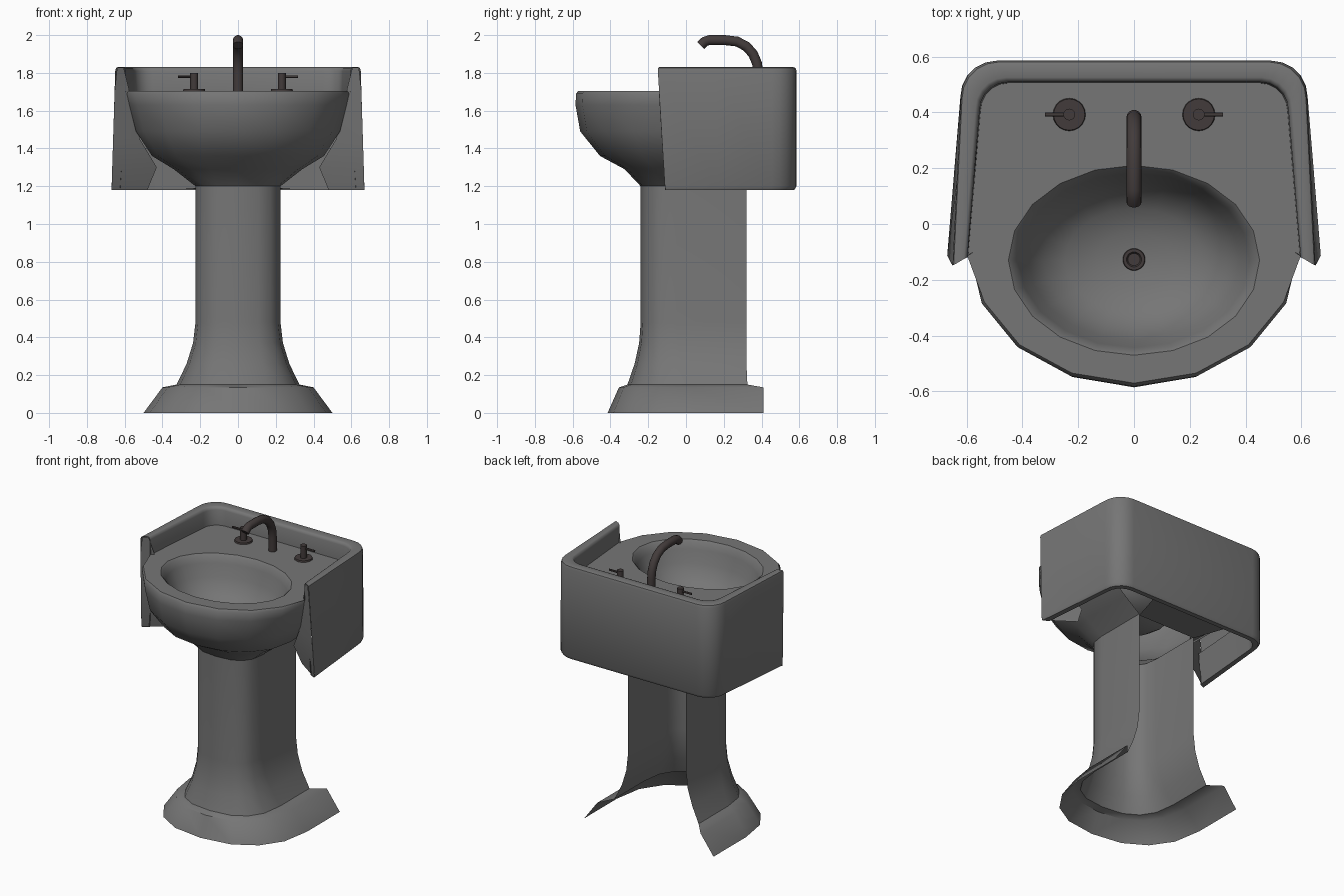
import bpy, bmesh, math
from mathutils import Matrix, Vector

if "Cube" in bpy.data.objects:
    bpy.data.objects.remove(bpy.data.objects["Cube"])


def material(name, rgb):
    m = bpy.data.materials.new(name)
    m.diffuse_color = (*rgb, 1)
    m.use_nodes = True
    m.node_tree.nodes["Principled BSDF"].inputs["Base Color"].default_value = m.diffuse_color
    return m


CERAMIC = material("grey ceramic", (0.18, 0.18, 0.18))
BRONZE = material("dark bronze", (0.055, 0.044, 0.043))


def finish(name, bm, mat, angle=45):
    me = bpy.data.meshes.new(name)
    bm.to_mesh(me)
    bm.free()
    ob = bpy.data.objects.new(name, me)
    bpy.context.collection.objects.link(ob)
    me.materials.append(mat)
    bpy.ops.object.select_all(action='DESELECT')
    ob.select_set(True)
    bpy.context.view_layer.objects.active = ob
    bpy.ops.object.shade_smooth_by_angle(angle=math.radians(angle))
    return ob


def loft(bm, rows, closed=False):
    """Skin a list of equal-length point rows; returns the vertex rows."""
    vr = [[bm.verts.new(p) for p in r] for r in rows]
    n = len(rows[0])
    for a, b in zip(vr, vr[1:]):
        for i in range(n if closed else n - 1):
            j = (i + 1) % n
            bm.faces.new((a[i], a[j], b[j], b[i]))
    return vr


def arch(z, w, front, start, back, n=2.0, segs=8):
    """U-shaped section, open at the back, rounded at the front."""
    pts = [(w, back, z)]
    for i in range(segs + 1):
        t = math.pi * i / segs
        c, s = math.cos(t), math.sin(t)
        x = math.copysign(abs(c) ** (2 / n), c) * w if abs(c) > 1e-6 else 0
        pts.append((x, start + (front - start) * max(s, 0) ** (2 / n), z))
    return pts + [(-w, back, z)]


def wall(z, xf, yf, xb, yb, r):
    """Outline of the splash wall: right end, round the back, left end."""
    half = [(xf, yf, z), (xf + (xb - xf) * 0.5, yf + (yb - r - yf) * 0.5, z)]
    for i in range(6):
        t = math.pi / 2 * i / 5
        half.append((xb - r + r * math.cos(t), yb - r + r * math.sin(t), z))
    return half + [(-x, y, zz) for x, y, zz in reversed(half)]


# Pedestal: thin shell open at the back, with a flared plinth
bm = bmesh.new()
loft(bm, [arch(0.0, 0.50, -0.415, 0.05, 0.41, 2.3),
          arch(0.135, 0.40, -0.355, 0.03, 0.41, 2.3),
          arch(0.15, 0.325, -0.31, 0.0, 0.325, 2.5),
          arch(0.26, 0.272, -0.272, -0.02, 0.32, 2.6),
          arch(0.37, 0.238, -0.248, -0.04, 0.32, 2.6),
          arch(0.48, 0.225, -0.24, -0.05, 0.32, 2.6),
          arch(1.20, 0.225, -0.24, -0.05, 0.32, 2.6)])
bmesh.ops.recalc_face_normals(bm, faces=bm.faces[:])
finish("pedestal", bm, CERAMIC)

# Outside of the bowl
bm = bmesh.new()
loft(bm, [arch(1.20, 0.225, -0.24, -0.05, 0.32, 2.6),
          arch(1.29, 0.34, -0.325, -0.06, 0.32, 2.3),
          arch(1.36, 0.455, -0.455, -0.08, 0.34, 2.1),
          arch(1.49, 0.54, -0.56, -0.10, 0.36),
          arch(1.63, 0.575, -0.585, -0.10, 0.36),
          arch(1.69, 0.59, -0.582, -0.10, 0.10),
          arch(1.705, 0.58, -0.57, -0.10, 0.10)])
bmesh.ops.recalc_face_normals(bm, faces=bm.faces[:])
finish("bowl_outside", bm, CERAMIC, 60)

# Deck with the oval basin sunk into it
DECK = 1.705
CX, CY, RX, RY = 0, -0.13, 0.45, 0.34
bm = bmesh.new()


def oval(s, z, n=20):
    return [(CX + RX * s * math.cos(2 * math.pi * i / n),
             CY + RY * s * math.sin(2 * math.pi * i / n), z) for i in range(n)]


basin = loft(bm, [oval(s, z) for s, z in
                  [(1, DECK), (0.965, 1.692), (0.92, 1.65), (0.84, 1.565), (0.72, 1.49),
                   (0.55, 1.44), (0.3, 1.41), (0.08, 1.40)]], closed=True)
bm.faces.new(basin[-1])
outline = wall(DECK, 0.595, -0.12, 0.55, 0.505, 0.10)
outline += list(reversed(arch(DECK, 0.58, -0.57, -0.10, 0.1)[2:-2]))
ov = [bm.verts.new(p) for p in outline]
edges = [bm.edges.new((ov[i - 1], ov[i])) for i in range(len(ov))]
edges += [bm.edges.get((basin[0][i - 1], basin[0][i])) for i in range(len(basin[0]))]
bmesh.ops.triangle_fill(bm, use_beauty=True, edges=edges, normal=(0, 0, 1))
bm.normal_update()
bmesh.ops.reverse_faces(bm, faces=[f for f in bm.faces if f.normal.z < 0])
finish("deck_and_basin", bm, CERAMIC, 40)

# Splash wall around the back and both sides, with rounded rim
bm = bmesh.new()
loft(bm, [wall(1.70, 0.595, -0.12, 0.55, 0.505, 0.10),
          wall(1.81, 0.597, -0.12, 0.553, 0.508, 0.10),
          wall(1.826, 0.602, -0.122, 0.56, 0.515, 0.105),
          wall(1.83, 0.61, -0.126, 0.568, 0.525, 0.11),
          wall(1.83, 0.637, -0.142, 0.606, 0.568, 0.12),
          wall(1.826, 0.646, -0.147, 0.616, 0.58, 0.13),
          wall(1.81, 0.65, -0.149, 0.62, 0.585, 0.13),
          wall(1.20, 0.669, -0.112, 0.622, 0.585, 0.13),
          wall(1.18, 0.664, -0.11, 0.61, 0.573, 0.12),
          wall(1.18, 0.625, -0.09, 0.58, 0.54, 0.10),
          wall(1.40, 0.61, -0.09, 0.57, 0.53, 0.10)])
bmesh.ops.recalc_face_normals(bm, faces=bm.faces[:])
finish("splash_wall", bm, CERAMIC)

# Front panels closing the wall ends against the bowl
for side, label in ((1, "right"), (-1, "left")):
    bm = bmesh.new()
    ends = [((0.64, -0.143), (0.605, -0.123), 1.828),
            ((0.653, -0.144), (0.575, -0.10), 1.705),
            ((0.661, -0.128), (0.52, -0.07), 1.45),
            ((0.666, -0.118), (0.43, 0.0), 1.30),
            ((0.669, -0.111), (0.48, 0.02), 1.18)]
    loft(bm, [[(side * a[0], a[1], z), (side * b[0], b[1], z)] for a, b, z in ends])
    bm.normal_update()
    bmesh.ops.reverse_faces(bm, faces=[f for f in bm.faces if f.normal.y > 0])
    finish(label + "_end_panel", bm, CERAMIC)

# Underside strip between pedestal and back wall
bm = bmesh.new()
loft(bm, [[(-0.225, 0.32, 1.19), (0.225, 0.32, 1.19)],
          [(-0.30, 0.56, 1.185), (0.30, 0.56, 1.185)]])
bm.normal_update()
bmesh.ops.reverse_faces(bm, faces=[f for f in bm.faces if f.normal.z > 0])
finish("underside_strip", bm, CERAMIC)


def rod(bm, a, b, r1, r2=None, segs=16):
    a, b = Vector(a), Vector(b)
    rot = (b - a).to_track_quat('Z', 'Y').to_matrix().to_4x4()
    bmesh.ops.create_cone(bm, cap_ends=True, segments=segs, radius1=r1,
                          radius2=r1 if r2 is None else r2, depth=(b - a).length,
                          matrix=Matrix.Translation((a + b) / 2) @ rot)


# Taps: flange, post and outward lever
for side, label in ((1, "right"), (-1, "left")):
    x, y = side * 0.232, 0.392
    bm = bmesh.new()
    rod(bm, (x, y, DECK - 0.005), (x, y, DECK + 0.01), 0.06, 0.056, 20)
    rod(bm, (x, y, DECK), (x, y, 1.80), 0.021)
    rod(bm, (x, y, 1.78), (side * 0.318, y, 1.78), 0.007, segs=8)
    finish(label + "_tap", bm, BRONZE)

# Spout: a tube swept along an arched path in the centre plane
path = [(0.382, 1.70), (0.382, 1.80), (0.376, 1.85), (0.355, 1.90), (0.32, 1.94),
        (0.27, 1.966), (0.21, 1.973), (0.12, 1.973), (0.10, 1.966), (0.078, 1.945)]
rows = []
for i, (y, z) in enumerate(path):
    p, q = path[max(i - 1, 0)], path[min(i + 1, len(path) - 1)]
    d = Vector((0, q[0] - p[0], q[1] - p[1])).normalized()
    side_v = Vector((1, 0, 0))
    up = d.cross(side_v)
    rows.append([Vector((0, y, z)) + 0.027 * (side_v * math.cos(t) + up * math.sin(t))
                 for t in (2 * math.pi * k / 14 for k in range(14))])
bm = bmesh.new()
tube = loft(bm, rows, closed=True)
bm.faces.new(tube[0])
bm.faces.new(tube[-1])
bmesh.ops.recalc_face_normals(bm, faces=bm.faces[:])
finish("spout", bm, BRONZE)

# Drain: raised ring with a sunken centre
bm = bmesh.new()
rings = [[(r * math.cos(t), -0.127 + r * math.sin(t), z)
          for t in (2 * math.pi * k / 20 for k in range(20))]
         for r, z in ((0.041, 1.398), (0.038, 1.409), (0.027, 1.409), (0.022, 1.402))]
dv = loft(bm, rings, closed=True)
bm.faces.new(dv[-1])
bmesh.ops.recalc_face_normals(bm, faces=bm.faces[:])
finish("drain", bm, BRONZE)
